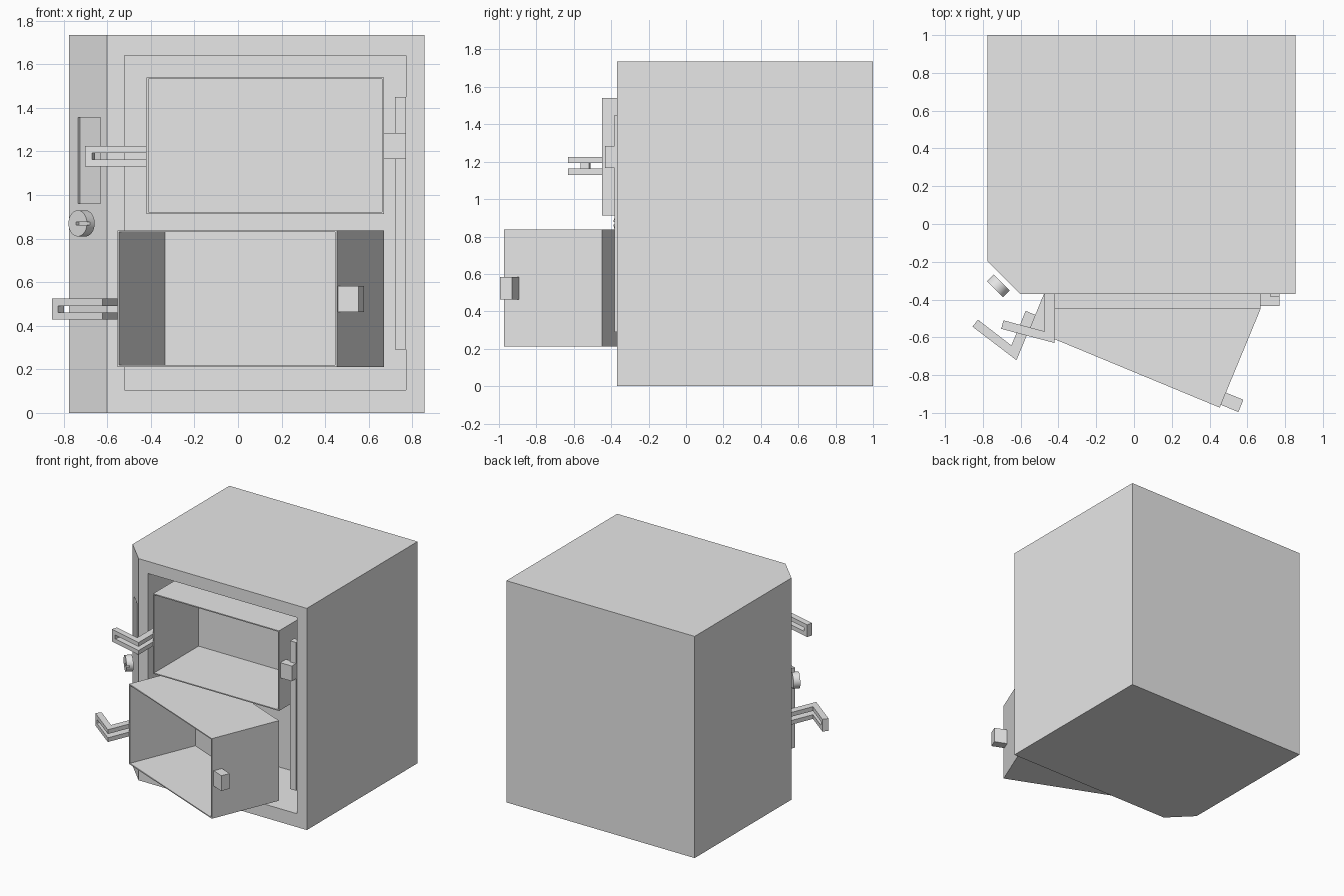
import bpy, bmesh, math
from mathutils import Matrix, Vector

if "Cube" in bpy.data.objects:
    bpy.data.objects.remove(bpy.data.objects["Cube"], do_unlink=True)

GREY = (0.8, 0.8, 0.8, 1)
grey = bpy.data.materials.new("plain_grey")
grey.use_nodes = True
grey.diffuse_color = GREY
grey.node_tree.nodes["Principled BSDF"].inputs["Base Color"].default_value = GREY


def finish(name, bm, matrix=Matrix()):
    bmesh.ops.recalc_face_normals(bm, faces=bm.faces)
    bm.transform(matrix)
    mesh = bpy.data.meshes.new(name)
    bm.to_mesh(mesh)
    bm.free()
    mesh.materials.append(grey)
    obj = bpy.data.objects.new(name, mesh)
    bpy.context.collection.objects.link(obj)
    return obj


def add_prism(bm, outline, z0, z1):
    face = bm.faces.new([bm.verts.new((x, y, z0)) for x, y in outline])
    top = bmesh.ops.extrude_face_region(bm, geom=[face])["geom"]
    verts = [v for v in top if isinstance(v, bmesh.types.BMVert)]
    bmesh.ops.translate(bm, verts=verts, vec=(0, 0, z1 - z0))


def prism(name, outline, z0, z1, matrix=Matrix()):
    bm = bmesh.new()
    add_prism(bm, outline, z0, z1)
    return finish(name, bm, matrix)


def box(name, x, y, z, matrix=Matrix()):
    outline = [(x[0], y[0]), (x[1], y[0]), (x[1], y[1]), (x[0], y[1])]
    return prism(name, outline, z[0], z[1], matrix)


def cut(obj, cutter):
    cutter.hide_render = True
    mod = obj.modifiers.new("cut", "BOOLEAN")
    mod.operation, mod.solver, mod.object = "DIFFERENCE", "EXACT", cutter
    bpy.context.view_layer.objects.active = obj
    bpy.ops.object.modifier_apply(modifier=mod.name)
    bpy.data.objects.remove(cutter, do_unlink=True)


def corner_frame(x, y, z):
    # local x runs along the bevelled corner, local -y points out of it
    return Matrix.Translation((x, y, z)) @ Matrix.Rotation(math.radians(-45), 4, "Z")


# Cabinet with one bevelled front corner, a front recess and a corner panel
cabinet = prism("cabinet", [(-0.775, 1), (-0.775, -0.197), (-0.602, -0.37),
                            (0.855, -0.37), (0.855, 1)], 0, 1.735)
cut(cabinet, box("recess_cutter", (-0.52, 0.77), (-0.6, 0.2), (0.105, 1.64)))
cut(cabinet, box("panel_cutter", (-0.074, 0.074), (-0.1, 0.014), (0.96, 1.355),
                 corner_frame(-0.683, -0.289, 0)))

# Hinge rail on the right of the recess
box("hinge_rail", (0.72, 0.77), (-0.383, -0.333), (0.29, 1.45))


def compartment(prefix, place):
    # Tray: block with its front face hollowed out
    bm = bmesh.new()
    add_prism(bm, [(-0.42, -0.45), (0.67, -0.45), (0.67, 0.115), (-0.42, 0.115)], 0.913, 1.54)
    bmesh.ops.recalc_face_normals(bm, faces=bm.faces)
    front = [f for f in bm.faces if f.normal.y < -0.9]
    bmesh.ops.inset_region(bm, faces=front, thickness=0.012)
    hole = bmesh.ops.extrude_face_region(bm, geom=front)["geom"]
    bmesh.ops.delete(bm, geom=front, context="FACES_ONLY")
    bmesh.ops.translate(bm, verts=[v for v in hole if isinstance(v, bmesh.types.BMVert)],
                        vec=(0, 0.55, 0))
    finish(prefix + "_tray", bm, place)

    # Hinge block on the right wall
    box(prefix + "_hinge_block", (0.67, 0.77), (-0.434, -0.364), (1.166, 1.285), place)

    # Bent handle: two bars joined by a block at the tip
    bar = [(-0.42, -0.37), (-0.42, -0.63), (-0.703, -0.555),
           (-0.691, -0.51), (-0.475, -0.568), (-0.475, -0.37)]
    tip = [(-0.703, -0.555), (-0.669, -0.564), (-0.657, -0.519), (-0.691, -0.51)]
    bm = bmesh.new()
    add_prism(bm, bar, 1.13, 1.163)
    add_prism(bm, bar, 1.193, 1.226)
    add_prism(bm, tip, 1.163, 1.193)
    finish(prefix + "_handle", bm, place)


# Upper compartment is closed, lower one swings out about its back right edge
pivot = Vector((0.67, 0.115, 0))
swing = (Matrix.Translation((0.67, -0.45, -0.702))
         @ Matrix.Rotation(math.radians(-22.5), 4, "Z") @ Matrix.Translation(-pivot))
compartment("upper", Matrix())
compartment("lower", swing)

# Round knob in front of the bevelled corner, with a pointer notch
frame = corner_frame(-0.718, -0.328, 0.87)
bm = bmesh.new()
bmesh.ops.create_cone(bm, cap_ends=True, segments=48, radius1=0.06, radius2=0.06, depth=0.05)
knob = finish("knob", bm, frame @ Matrix.Rotation(math.radians(90), 4, "X"))
cut(knob, box("notch_cutter", (-0.012, 0.1), (-0.1, -0.005), (-0.007, 0.007), frame))
bpy.ops.object.select_all(action="DESELECT")
knob.select_set(True)
bpy.context.view_layer.objects.active = knob
bpy.ops.object.shade_smooth_by_angle(angle=math.radians(30))
